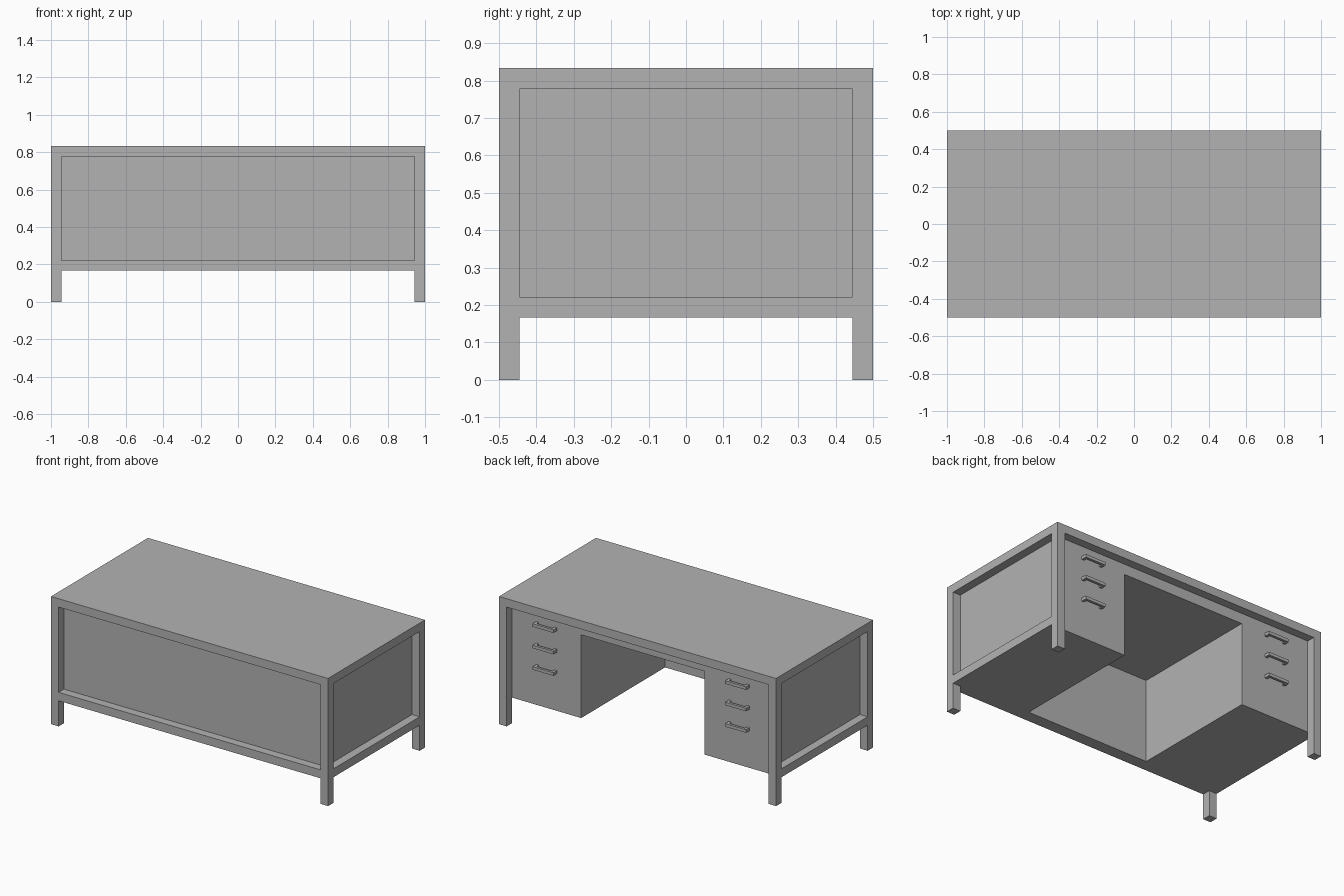
import bpy
import bmesh
from mathutils import Vector

cube = bpy.data.objects.get("Cube")
if cube:
    bpy.data.objects.remove(cube, do_unlink=True)

# Single painted finish
GREY = (0.45, 0.45, 0.45, 1)
paint = bpy.data.materials.new("grey_paint")
paint.use_nodes = True
paint.diffuse_color = GREY
paint.node_tree.nodes["Principled BSDF"].inputs["Base Color"].default_value = GREY

# Main dimensions
X, Y, TOP = 1.0, 0.5, 0.833      # half width, half depth, height
BAR = 0.055                      # square tube of the frame
XI, YI = X - BAR, Y - BAR        # inner faces of the frame
UNDER = TOP - BAR                # underside of the top
BASE = 0.167                     # underside of the lower rails
KNEE = 0.445                     # half width of the kneehole
KNEE_TOP = 0.71


def add_boxes(name, boxes):
    """Make one flat-shaded object from (low corner, high corner) pairs."""
    bm = bmesh.new()
    for lo, hi in boxes:
        lo, hi = Vector(lo), Vector(hi)
        verts = bmesh.ops.create_cube(bm, size=1)["verts"]
        bmesh.ops.scale(bm, vec=hi - lo, verts=verts)
        bmesh.ops.translate(bm, vec=(lo + hi) / 2, verts=verts)
    mesh = bpy.data.meshes.new(name)
    bm.to_mesh(mesh)
    bm.free()
    mesh.materials.append(paint)
    obj = bpy.data.objects.new(name, mesh)
    bpy.context.collection.objects.link(obj)
    return obj


def span(a, b, sign):
    """Mirror an interval to the chosen side."""
    return sorted((a * sign, b * sign))


# Desk top, flush with the frame
add_boxes("desk_top", [((-X, -Y, UNDER), (X, Y, TOP))])

# Lower front rail
add_boxes("front_rail", [((-XI, -Y, BASE), (XI, -YI, BASE + BAR))])

# Front panel and the raised ceiling of the kneehole
add_boxes("front_panel", [((-KNEE, -YI, BASE), (KNEE, -0.42, UNDER))])
add_boxes("kneehole_apron", [((-KNEE, -0.42, KNEE_TOP), (KNEE, YI, UNDER))])

for side, s in (("left", 1), ("right", -1)):
    x0, x1 = span(XI, X, s)

    # Legs and lower side rail
    for end, e in (("front", -1), ("back", 1)):
        y0, y1 = span(YI, Y, e)
        add_boxes(f"{end}_{side}_leg", [((x0, y0, 0), (x1, y1, UNDER))])
    add_boxes(f"{side}_rail", [((x0, -YI, BASE), (x1, YI, BASE + BAR))])

    # Drawer pedestal
    p0, p1 = span(KNEE, XI, s)
    add_boxes(f"{side}_pedestal", [((p0, -YI, BASE), (p1, YI, UNDER))])

    # Drawer handles: a bar on two posts
    cx, half, post, out = (p0 + p1) / 2, 0.075, 0.018, YI + 0.037
    for i in range(3):
        z0 = 0.69 - 0.14 * i
        z1 = z0 + 0.02
        bar_y = out - 0.016
        parts = [((cx - half, bar_y, z0), (cx + half, out, z1))]
        for px in (cx - half, cx + half - post):
            parts.append(((px, YI, z0), (px + post, bar_y, z1)))
        add_boxes(f"{side}_handle_{i + 1}", parts)
